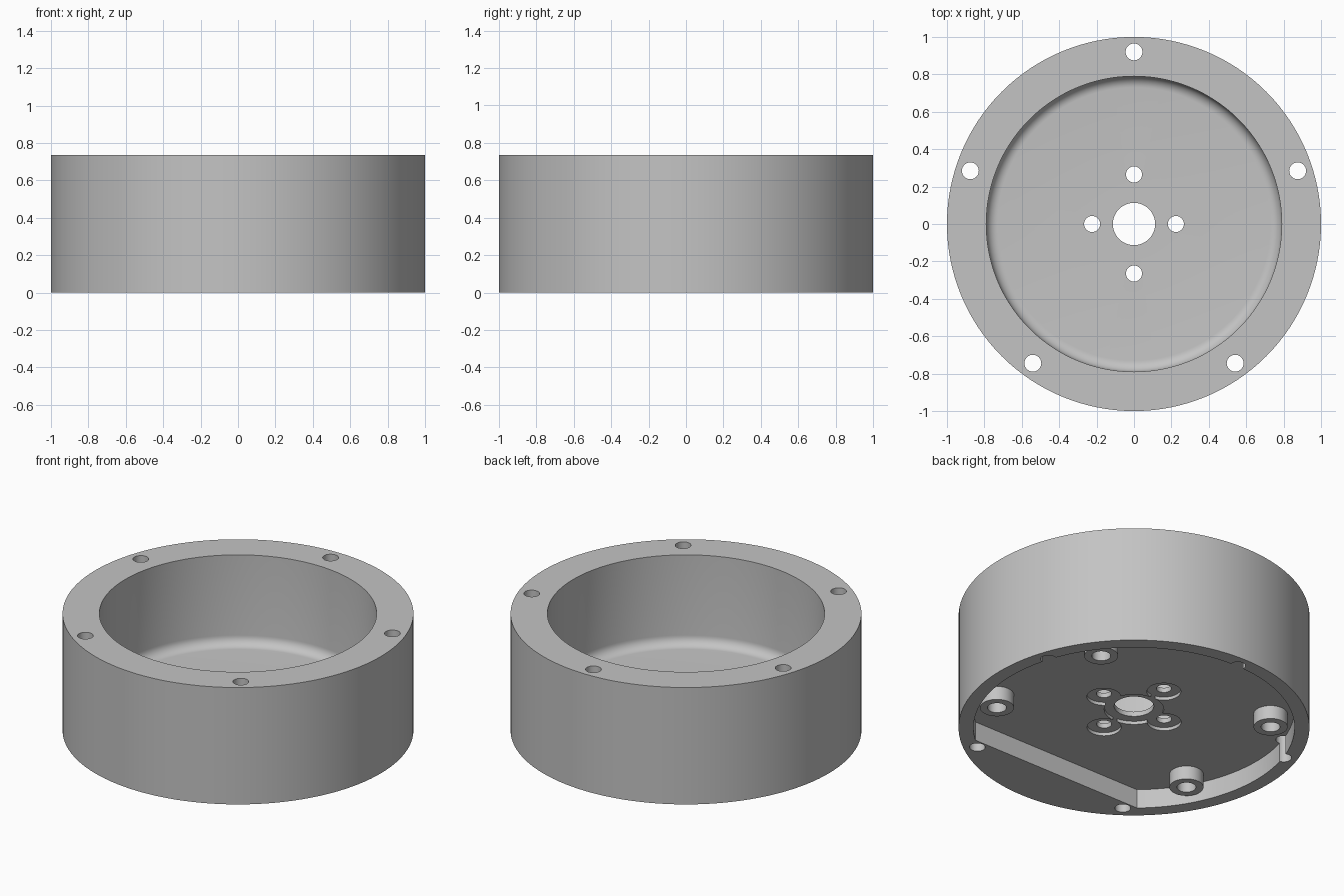
import bpy, bmesh
from math import sin, cos, pi, radians, sqrt, atan2

cube = bpy.data.objects.get("Cube")
if cube:
    bpy.data.objects.remove(cube)

HEIGHT, FLOOR, CEILING = 0.735, 0.17, 0.12
BORE, FILLET, POCKET, CHORD = 0.79, 0.06, 0.915, -0.69

grey = bpy.data.materials.new("plain grey")
grey.use_nodes = True
colour = (0.55, 0.55, 0.55, 1)
grey.diffuse_color = colour
grey.node_tree.nodes["Principled BSDF"].inputs["Base Color"].default_value = colour


def add_object(name, bm):
    bmesh.ops.recalc_face_normals(bm, faces=bm.faces)
    mesh = bpy.data.meshes.new(name)
    bm.to_mesh(mesh)
    bm.free()
    mesh.materials.append(grey)
    ob = bpy.data.objects.new(name, mesh)
    bpy.context.collection.objects.link(ob)
    return ob


def prism(name, outline, z0, z1):
    bm = bmesh.new()
    base = bm.faces.new([bm.verts.new((x, y, z0)) for x, y in outline])
    top = bmesh.ops.extrude_face_region(bm, geom=[base])["geom"]
    bmesh.ops.translate(bm, vec=(0, 0, z1 - z0),
                        verts=[v for v in top if isinstance(v, bmesh.types.BMVert)])
    return add_object(name, bm)


def cylinder(name, x, y, r, z0, z1, n=40):
    ring = [(x + r * cos(2 * pi * i / n), y + r * sin(2 * pi * i / n)) for i in range(n)]
    return prism(name, ring, z0, z1)


def lathe(name, profile, n=128):
    bm = bmesh.new()
    rings = []
    for r, z in profile:
        count = n if r else 1
        rings.append([bm.verts.new((r * cos(2 * pi * i / n), r * sin(2 * pi * i / n), z))
                      for i in range(count)])
    for a, b in zip(rings, rings[1:]):
        for i in range(n):
            j = (i + 1) % n
            corners = [a[i % len(a)], a[j % len(a)], b[j % len(b)], b[i % len(b)]]
            bm.faces.new(list(dict.fromkeys(corners)))
    return add_object(name, bm)


def combine(target, tool, operation="DIFFERENCE"):
    mod = target.modifiers.new("combine", "BOOLEAN")
    mod.operation, mod.object, mod.solver = operation, tool, "EXACT"
    tool.hide_render = True
    deps = bpy.context.evaluated_depsgraph_get()
    mesh = bpy.data.meshes.new_from_object(target.evaluated_get(deps))
    target.modifiers.clear()
    target.data = mesh
    bpy.data.objects.remove(tool)


# Cup body with a rounded corner round the floor
corner = [(BORE - FILLET + FILLET * cos(a), FLOOR + FILLET - FILLET * sin(a))
          for a in [i * pi / 16 for i in range(9)]]
housing = lathe("housing", [(0, 0), (1, 0), (1, HEIGHT), (BORE, HEIGHT)] + corner + [(0, FLOOR)])

# Underside pocket: a disc with its front cut off straight
start = atan2(CHORD, sqrt(POCKET ** 2 - CHORD ** 2))
sweep = pi - 2 * start
arc = [(POCKET * cos(start + sweep * i / 96), POCKET * sin(start + sweep * i / 96))
       for i in range(97)]
combine(housing, prism("pocket_cutter", arc, -0.1, CEILING))

# Four hanging bosses with blind screw holes
for side in (1, -1):
    for x, y in ((0.63, 0.46), (0.705, -0.375)):
        combine(housing, cylinder("boss", side * x, y, 0.097, 0.035, CEILING + 0.02), "UNION")
        combine(housing, cylinder("boss_hole", side * x, y, 0.054, -0.1, CEILING + 0.025))

# Shaft hole and motor screw holes, each with a shallow counterbore
mounts = [(0, 0, 0.113, 0.17)]
mounts += [(x, y, 0.043, 0.097) for x, y in ((0.224, 0), (-0.224, 0), (0, 0.265), (0, -0.265))]
for x, y, hole, bore in mounts:
    combine(housing, cylinder("counterbore", x, y, bore, 0.05, CEILING + 0.02, 48))
for x, y, hole, bore in mounts:
    combine(housing, cylinder("mount_hole", x, y, hole, -0.1, 0.4, 48))

# Five long screw holes through the rim
for i in range(5):
    a = radians(90 + 72 * i)
    combine(housing, cylinder("rim_hole", 0.92 * cos(a), 0.92 * sin(a), 0.045, -0.1, 1))

# Smooth walls with sharp edges
bpy.ops.object.select_all(action="DESELECT")
housing.select_set(True)
bpy.context.view_layer.objects.active = housing
bpy.ops.object.shade_smooth_by_angle(angle=radians(30))
